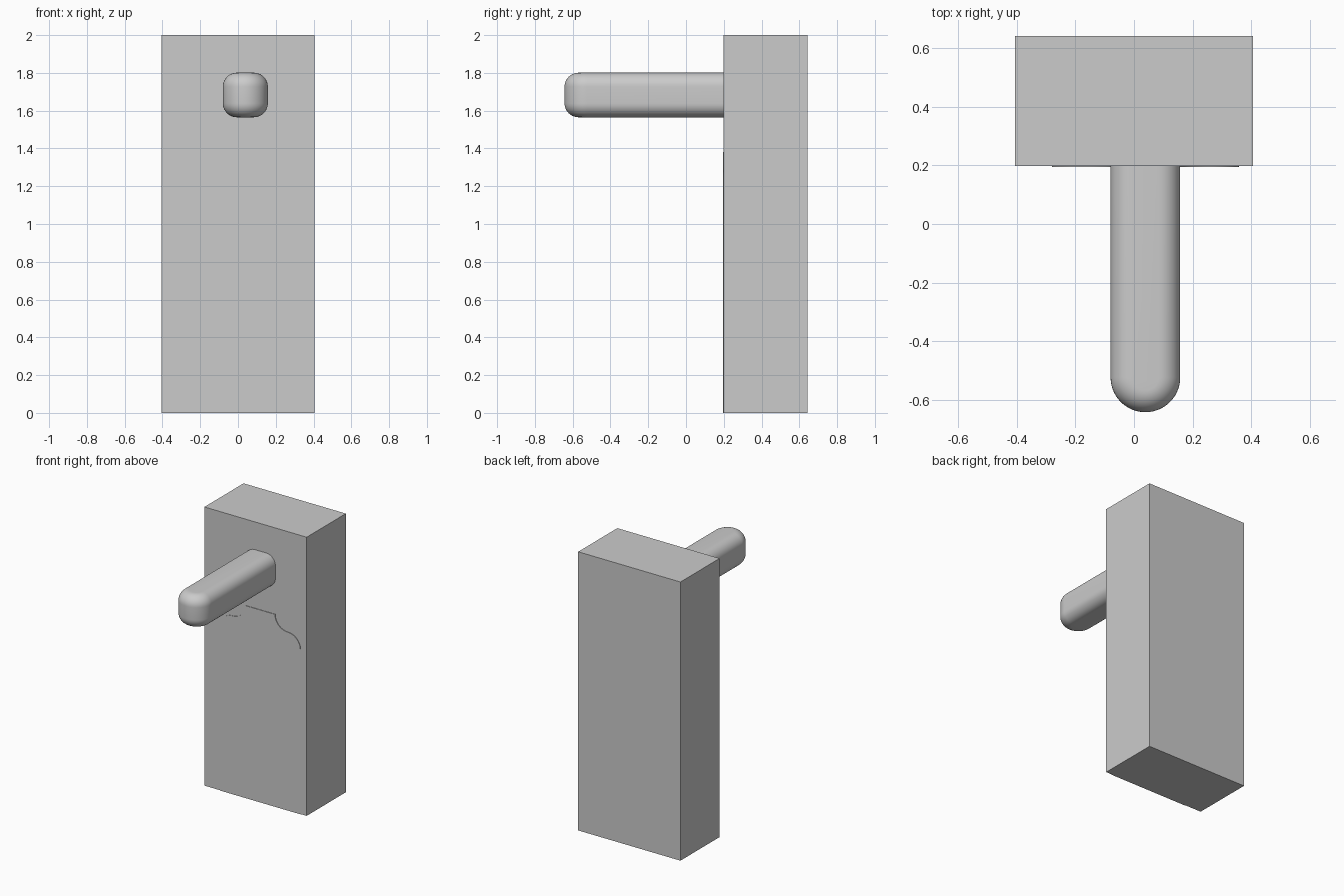
import bpy, bmesh, math

if "Cube" in bpy.data.objects:
    bpy.data.objects.remove(bpy.data.objects["Cube"])

grey = bpy.data.materials.new("light_grey")
grey.diffuse_color = (0.6, 0.6, 0.6, 1)
grey.use_nodes = True
grey.node_tree.nodes["Principled BSDF"].inputs["Base Color"].default_value = grey.diffuse_color

CX = 0.039      # centre line of handle and plate
FRONT = 0.199   # front face of the body


def arc(cx, cy, r, a0, a1, n=16):
    """Points on an arc, angles in degrees."""
    return [(cx + r * math.cos(math.radians(a0 + (a1 - a0) * i / n)),
             cy + r * math.sin(math.radians(a0 + (a1 - a0) * i / n)))
            for i in range(n + 1)]


def prism(points, offset):
    """Extrude a closed outline of 3D points by an offset."""
    bm = bmesh.new()
    face = bm.faces.new([bm.verts.new(p) for p in points])
    ext = bmesh.ops.extrude_face_region(bm, geom=[face], use_keep_orig=True)
    bmesh.ops.translate(bm, vec=offset,
                        verts=[g for g in ext["geom"] if isinstance(g, bmesh.types.BMVert)])
    bmesh.ops.recalc_face_normals(bm, faces=bm.faces)
    return bm


def finish(bm, name, smooth=False):
    bmesh.ops.recalc_face_normals(bm, faces=bm.faces)
    mesh = bpy.data.meshes.new(name)
    bm.to_mesh(mesh)
    bm.free()
    mesh.materials.append(grey)
    ob = bpy.data.objects.new(name, mesh)
    bpy.context.collection.objects.link(ob)
    if smooth:
        bpy.ops.object.select_all(action='DESELECT')
        ob.select_set(True)
        bpy.context.view_layer.objects.active = ob
        bpy.ops.object.shade_smooth_by_angle(angle=math.radians(35))
    return ob


# Body: plain tall block
W = 0.406
finish(prism([(-W, FRONT, 0), (W, FRONT, 0), (W, 0.643, 0), (-W, 0.643, 0)],
             (0, 0, 2)), "body")

# Thin front plate with curved shoulders
right = [(0.319, 0)] + arc(0.219, 1.18, 0.1, 0, 90) + arc(0.219, 1.381, 0.101, 270, 180)[1:]
outline = right + [(-x, z) for x, z in reversed(right)]
finish(prism([(CX + x, FRONT - 0.004, z) for x, z in outline], (0, 0.004, 0)),
       "front_plate", True)

# Handle: bar with a round nose and rounded edges, cut flush with the body
R = 0.119
nose = arc(CX, -0.643 + R, R, 180, 360, 40)
bar = nose + [(CX + R, 0.4), (CX - R, 0.4)]
bm = prism([(x, y, 1.565) for x, y in bar], (0, 0, 0.236))
rims = [e for e in bm.edges if abs(e.verts[0].co.z - e.verts[1].co.z) < 1e-5]
bmesh.ops.bevel(bm, geom=rims, offset=0.074, segments=10, profile=0.5, affect='EDGES')
cut = bmesh.ops.bisect_plane(bm, geom=bm.verts[:] + bm.edges[:] + bm.faces[:],
                             plane_co=(0, FRONT, 0), plane_no=(0, 1, 0), clear_outer=True)
bmesh.ops.edgeloop_fill(bm, edges=[g for g in cut["geom_cut"] if isinstance(g, bmesh.types.BMEdge)])
finish(bm, "handle", True)
